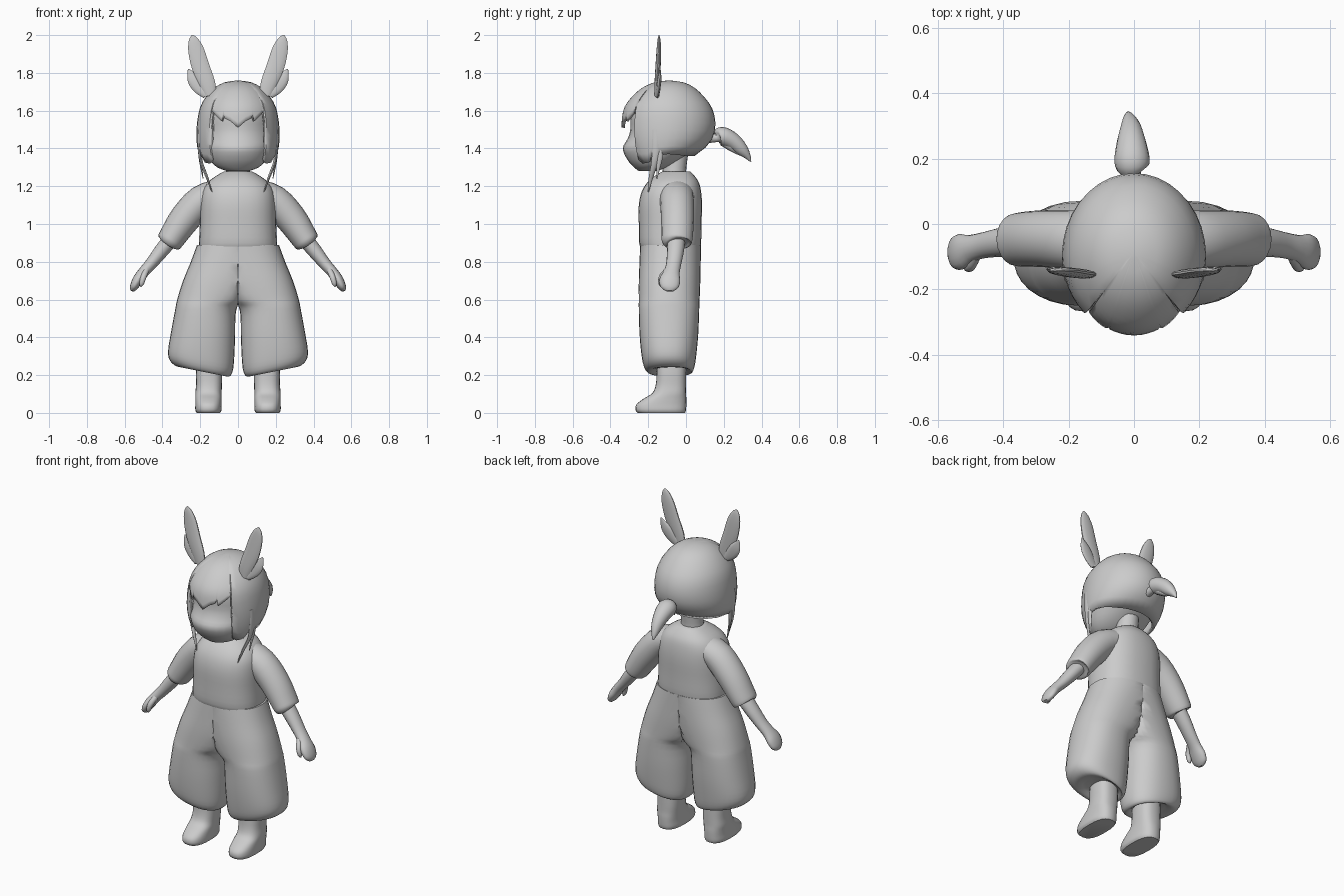
import bpy, bmesh
from math import sin, cos, pi, radians, copysign
from mathutils import Vector


def smooth(rows, k=3):
    """Catmull-Rom resampling of a list of equal-length rows."""
    out = []
    for i in range(len(rows) - 1):
        a, b, c, d = (rows[max(0, i - 1)], rows[i], rows[i + 1], rows[min(len(rows) - 1, i + 2)])
        for j in range(k):
            t = j / k
            out.append([0.5 * (2 * q + (r - p) * t + (2 * p - 5 * q + 4 * r - s) * t * t
                               + (3 * q - p - 3 * r + s) * t ** 3) for p, q, r, s in zip(a, b, c, d)])
    return out + [list(rows[-1])]


def skin(name, rings, mirror=False, closed=True):
    """Bridge equal rings of points; cap the ends when closed."""
    bm = bmesh.new()
    vs = [[bm.verts.new(p) for p in r] for r in rings]
    n = len(rings[0])
    for a, b in zip(vs, vs[1:]):
        for i in range(n):
            bm.faces.new((a[i], a[(i + 1) % n], b[(i + 1) % n], b[i]))
    if closed:
        bm.faces.new(vs[0])
        bm.faces.new(vs[-1])
    bmesh.ops.remove_doubles(bm, verts=bm.verts, dist=0.0003)
    bmesh.ops.recalc_face_normals(bm, faces=bm.faces)
    me = bpy.data.meshes.new(name)
    bm.to_mesh(me)
    bm.free()
    ob = bpy.data.objects.new(name, me)
    bpy.context.collection.objects.link(ob)
    if mirror:
        ob.modifiers.new("mirror", 'MIRROR').use_mirror_merge = False
    return ob


def loft(name, rows, power=2.0, n=28, mirror=False, k=3):
    """Horizontal rings; rows are (z, x_in, x_out, y_front, y_back, tilt)."""
    e = 2 / power
    rings = []
    for z, x0, x1, y0, y1, tilt in smooth(rows, k):
        ring = []
        for i in range(n):
            c, s = cos(2 * pi * i / n), sin(2 * pi * i / n)
            dx = (x1 - x0) / 2 * copysign(abs(c) ** e, c)
            y = (y0 + y1) / 2 + (y1 - y0) / 2 * copysign(abs(s) ** e, s)
            x = (x0 + x1) / 2 + dx
            ring.append((max(0, x) if mirror else x, y, z + tilt * dx))
        rings.append(ring)
    return skin(name, rings, mirror)


def sym(rows):
    return [(z, -x, x, f, b, 0) for z, x, f, b in rows]


def sweep(name, rows, side=(0, 1, 0), n=16, mirror=True, k=3):
    """Oval rings along a path; rows are (x, y, z, side_radius, other_radius)."""
    rows = smooth(rows, k)
    pts = [Vector(r[:3]) for r in rows]
    rings = []
    for i, r in enumerate(rows):
        t = (pts[min(i + 1, len(pts) - 1)] - pts[max(i - 1, 0)]).normalized()
        w = t.cross(Vector(side)).normalized()
        u = w.cross(t)
        rings.append([pts[i] + u * r[3] * cos(2 * pi * j / n) + w * r[4] * sin(2 * pi * j / n)
                      for j in range(n)])
    return skin(name, rings, mirror)


def lookup(table, key):
    for a, b in zip(table, table[1:]):
        lo, hi = sorted((a[0], b[0]))
        if lo <= key <= hi:
            t = (key - a[0]) / (b[0] - a[0]) if b[0] != a[0] else 0
            return [p + (q - p) * t for p, q in zip(a, b)]
    return list(table[-1])


# Head and neck
loft("head", sym([(1.28, .055, -.25, -.16), (1.30, .11, -.275, -.10), (1.34, .15, -.31, -.03),
                  (1.40, .175, -.335, .05), (1.45, .185, -.31, .10), (1.50, .19, -.295, .13),
                  (1.60, .18, -.29, .11), (1.68, .13, -.23, .05)]))
loft("neck", sym([(1.2, .08, -.14, .01), (1.27, .065, -.125, .0), (1.36, .06, -.12, .01)]), n=20)

# Hair shell: head profile trimmed by a fringe line that varies around the head
profile = smooth([(1.76, 0, -.09, -.09), (1.752, .065, -.16, -.02), (1.725, .12, -.225, .04),
                  (1.68, .165, -.28, .09), (1.62, .20, -.325, .135), (1.55, .215, -.34, .155),
                  (1.48, .221, -.34, .15), (1.42, .218, -.33, .12), (1.36, .205, -.305, .045),
                  (1.31, .185, -.28, .0)], 5)
fringe = [(0, 1.51), (11, 1.545), (20, 1.56), (22, 1.585), (24, 1.545), (34, 1.575), (42, 1.60),
          (43.5, 1.34), (52, 1.32), (66, 1.325), (72, 1.36), (100, 1.37), (140, 1.36), (180, 1.36)]
half = sorted(set([f[0] for f in fringe] + [6, 16, 29, 38, 59, 80, 90, 110, 120, 130, 150, 160, 170]))
angles = half + [-a for a in reversed(half[1:-1])]
rings = []
for i in range(15):
    ring = []
    for a in angles:
        low = lookup(fringe, abs(a))[1]
        z = low + (1.76 - low) * cos(pi / 2 * i / 14)
        if i == 0:
            z = 1.76
        else:
            z = low + (1.76 - low) * cos(pi / 2 * i / 14)
        _, rx, yf, yb = lookup(profile, z)
        t = radians(a)
        ring.append((rx * sin(t), (yf + yb) / 2 - (yb - yf) / 2 * cos(t), z))
    rings.append(ring)
hair = skin("hair", rings, closed=False)
sol = hair.modifiers.new("thickness", 'SOLIDIFY')
sol.thickness, sol.offset = 0.018, -1

# Hanging side locks
sweep("side_lock", [(.205, -.155, 1.50, .025, .008), (.206, -.155, 1.42, .025, .009),
                    (.195, -.165, 1.33, .018, .008), (.165, -.185, 1.25, .012, .007),
                    (.138, -.20, 1.17, .003, .002)], n=8)
sweep("rear_lock", [(.205, -.13, 1.42, .02, .007), (.20, -.14, 1.34, .014, .007),
                    (.185, -.155, 1.24, .003, .002)], n=8)

# Ponytail with its tie
sweep("ponytail", [(0, .12, 1.455, .028, .028), (0, .16, 1.455, .022, .022),
                   (-.005, .172, 1.462, .048, .045), (-.006, .20, 1.462, .054, .05),
                   (-.008, .25, 1.437, .045, .044), (-.01, .295, 1.395, .032, .034),
                   (-.015, .325, 1.36, .018, .018), (-.018, .343, 1.33, .003, .003)],
      side=(1, 0, 0), mirror=False)
sweep("ponytail_tuft", [(-.005, .20, 1.44, .03, .03), (-.008, .25, 1.40, .025, .022),
                        (-.01, .285, 1.365, .004, .003)], side=(1, 0, 0), mirror=False, n=10)

# Flat leaf-shaped ears with a smaller outer lobe
sweep("ear", [(.145, -.155, 1.68, .012, .03), (.16, -.153, 1.74, .014, .042),
              (.197, -.148, 1.83, .014, .048), (.222, -.144, 1.92, .012, .043),
              (.236, -.143, 1.975, .008, .026), (.242, -.143, 2.0, .002, .005)], n=14)
sweep("ear_lobe", [(.165, -.152, 1.685, .011, .025), (.205, -.145, 1.725, .011, .036),
                   (.238, -.14, 1.77, .010, .032), (.262, -.136, 1.82, .002, .004)], n=12)

# Shirt body and raised neckline
loft("shirt", sym([(.865, .205, -.235, .072), (.90, .207, -.248, .08), (1.0, .202, -.25, .082),
                   (1.10, .20, -.25, .085), (1.17, .19, -.235, .08), (1.22, .16, -.205, .068),
                   (1.255, .115, -.165, .045), (1.278, .075, -.125, .022)]), power=2.4)

# Sleeves, tucked in at the cuff
sweep("sleeve", [(.09, -.05, 1.17, .09, .07), (.19, -.048, 1.125, .09, .083),
                 (.28, -.045, 1.03, .087, .082), (.345, -.047, .935, .083, .072),
                 (.366, -.05, .903, .078, .066), (.370, -.05, .897, .06, .052)], n=20)

# Arms, mitten hands and thumbs
sweep("arm", [(.33, -.05, .95, .048, .042), (.40, -.055, .865, .045, .039),
              (.46, -.065, .79, .04, .032), (.50, -.075, .745, .042, .029),
              (.53, -.085, .705, .055, .028), (.552, -.087, .665, .047, .021),
              (.560, -.088, .645, .02, .010)])
sweep("thumb", [(.485, -.10, .755, .016, .016), (.50, -.128, .72, .016, .016),
                (.51, -.133, .685, .013, .013), (.515, -.13, .668, .004, .004)], n=10)

# Wide trousers: one leg, merging at the centre line above the crotch
loft("trousers", [(.235, .09, .26, -.15, .0, .15), (.218, .055, .32, -.195, .03, .2),
                  (.245, .03, .36, -.222, .045, .19), (.31, .02, .37, -.236, .055, .10),
                  (.42, .015, .355, -.246, .065, .03), (.55, .008, .332, -.25, .07, 0),
                  (.60, -.05, .322, -.25, .072, 0), (.70, -.12, .291, -.25, .076, 0),
                  (.80, -.17, .25, -.246, .078, 0), (.89, -.215, .217, -.243, .08, 0)],
     power=2.3, n=32, mirror=True)

# Boots
loft("boot", [(0, .095, .218, -.255, -.005, 0), (.015, .087, .226, -.267, .0, 0),
              (.045, .087, .226, -.262, .002, 0), (.075, .087, .226, -.225, .002, 0),
              (.105, .087, .226, -.178, .0, 0), (.15, .085, .222, -.16, .0, 0),
              (.22, .085, .222, -.155, .0, 0), (.30, .09, .215, -.15, .0, 0)],
     power=2.6, n=24, mirror=True)

bpy.ops.object.select_all(action='SELECT')
bpy.context.view_layer.objects.active = hair
bpy.ops.object.shade_smooth_by_angle(angle=radians(45))
